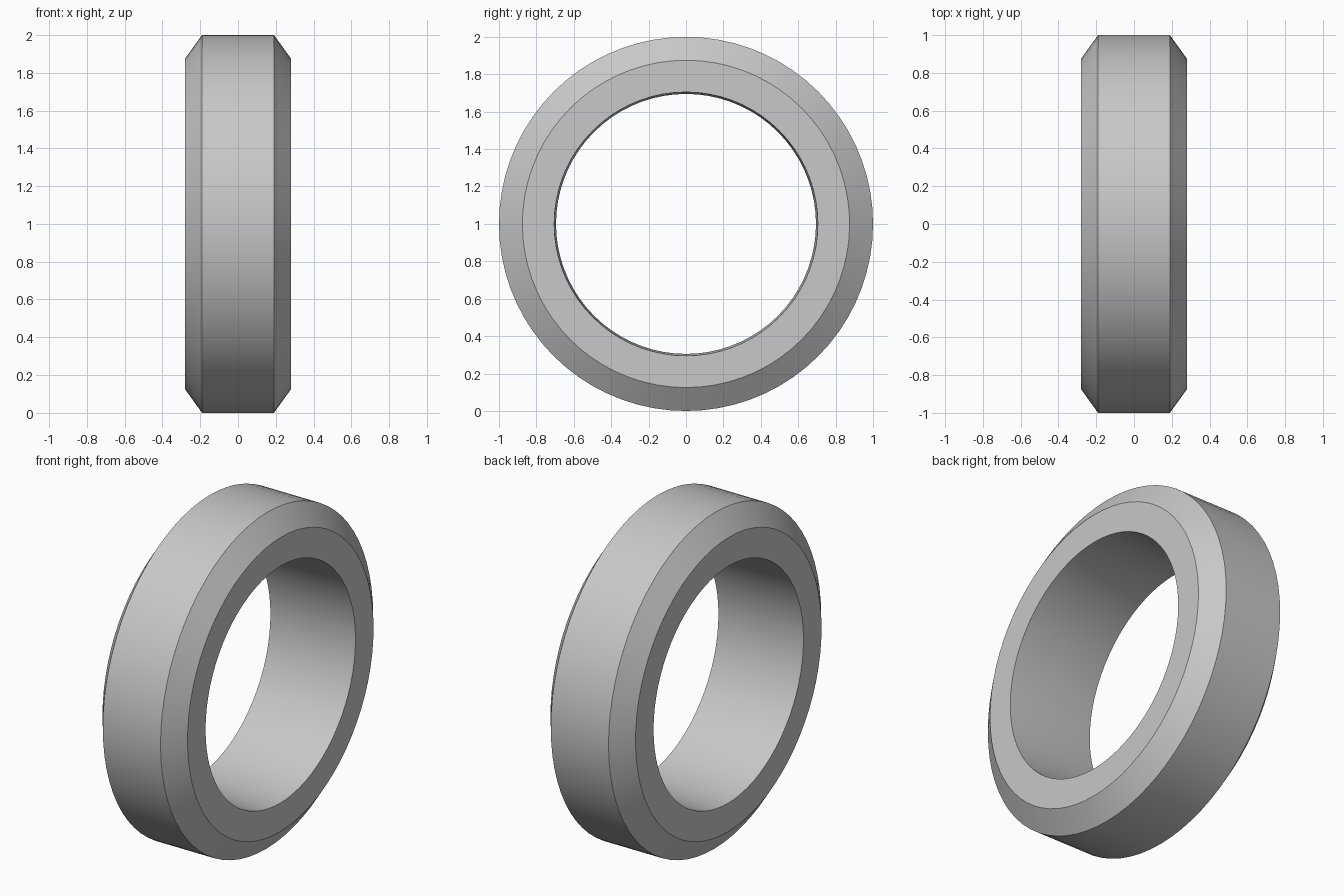
import bpy, bmesh, math
from mathutils import Matrix, Vector

cube = bpy.data.objects.get("Cube")
if cube:
    bpy.data.objects.remove(cube, do_unlink=True)

# Plain grey material
grey = bpy.data.materials.new("plain_grey")
grey.use_nodes = True
colour = (0.58, 0.58, 0.58, 1)
grey.diffuse_color = colour
grey.node_tree.nodes["Principled BSDF"].inputs["Base Color"].default_value = colour

SEGMENTS = 72

# Cross-section as (x, radius): chamfered tread and a slightly crowned bore
half = [(0.19, 1.0), (0.28, 0.875), (0.28, 0.705)]
profile = half + [(0, 0.695)] + [(-x, r) for x, r in reversed(half)]

# Revolve the section around the x axis
bm = bmesh.new()
rings = []
for i in range(SEGMENTS):
    turn = Matrix.Rotation(2 * math.pi * i / SEGMENTS, 3, 'X')
    rings.append([bm.verts.new(turn @ Vector((x, 0, r))) for x, r in profile])
for i, ring in enumerate(rings):
    following = rings[(i + 1) % SEGMENTS]
    for j in range(len(profile)):
        k = (j + 1) % len(profile)
        bm.faces.new((ring[j], ring[k], following[k], following[j]))
bmesh.ops.recalc_face_normals(bm, faces=bm.faces)

mesh = bpy.data.meshes.new("ring")
bm.to_mesh(mesh)
bm.free()
mesh.materials.append(grey)
ring_object = bpy.data.objects.new("ring", mesh)
ring_object.location.z = 1
bpy.context.collection.objects.link(ring_object)

# Smooth around the ring, crisp at the chamfers
bpy.ops.object.select_all(action='DESELECT')
ring_object.select_set(True)
bpy.context.view_layer.objects.active = ring_object
bpy.ops.object.shade_smooth_by_angle(angle=math.radians(25))
